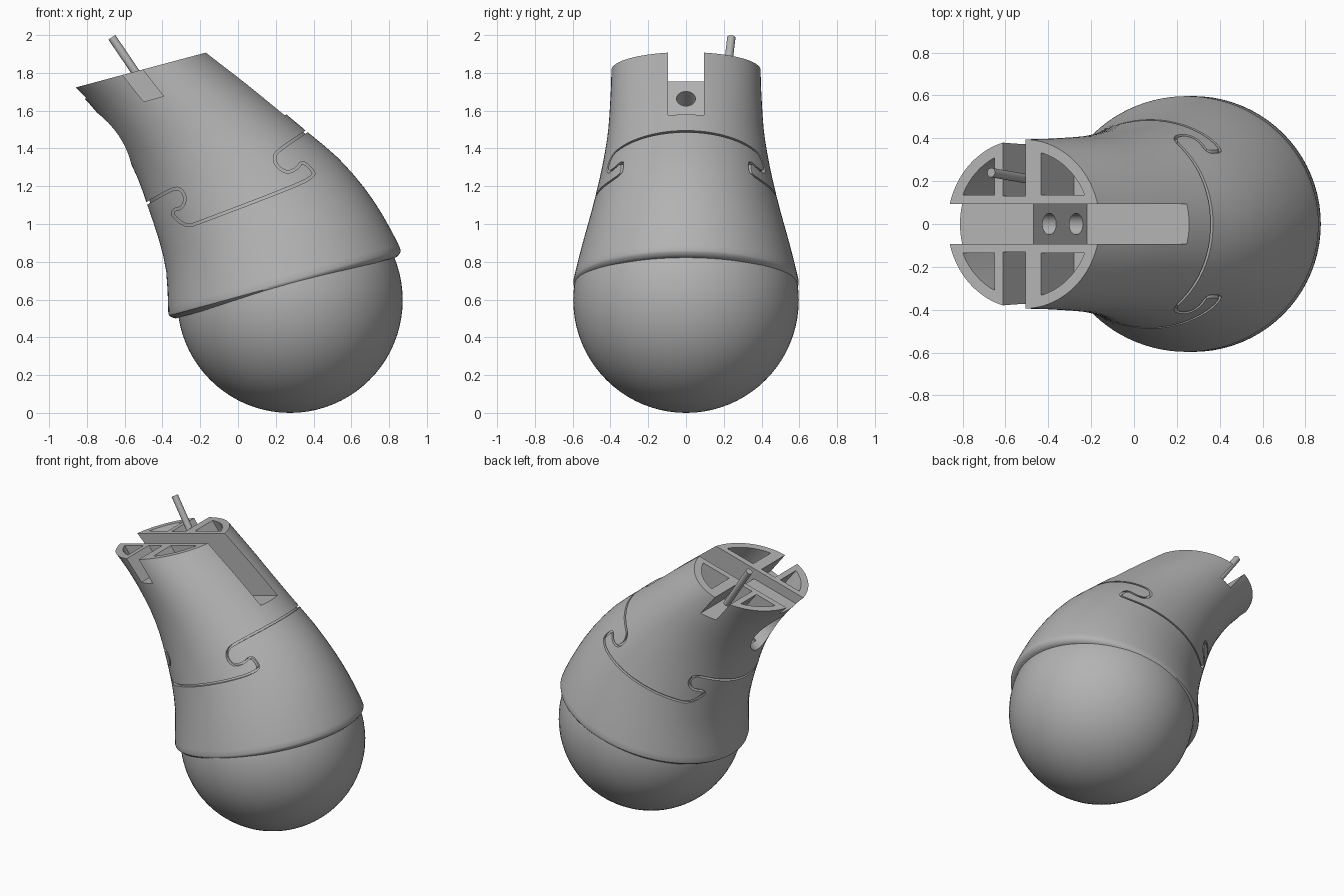
import bpy, bmesh, math
from mathutils import Vector

if "Cube" in bpy.data.objects:
    bpy.data.objects.remove(bpy.data.objects["Cube"], do_unlink=True)

grey = bpy.data.materials.new("matte grey")
grey.use_nodes = True
grey.diffuse_color = (0.45, 0.45, 0.45, 1)
grey.node_tree.nodes["Principled BSDF"].inputs["Base Color"].default_value = grey.diffuse_color


def make_object(name, bm):
    bmesh.ops.recalc_face_normals(bm, faces=bm.faces)
    mesh = bpy.data.meshes.new(name)
    bm.to_mesh(mesh)
    bm.free()
    mesh.materials.append(grey)
    obj = bpy.data.objects.new(name, mesh)
    bpy.context.collection.objects.link(obj)
    return obj


def select_only(obj):
    bpy.ops.object.select_all(action='DESELECT')
    obj.select_set(True)
    bpy.context.view_layer.objects.active = obj


def smooth(obj):
    select_only(obj)
    bpy.ops.object.shade_smooth_by_angle(angle=math.radians(35))


def loft(name, rings):
    """Skin a stack of closed rings and cap both ends."""
    bm = bmesh.new()
    rows = [[bm.verts.new(p) for p in ring] for ring in rings]
    n = len(rows[0])
    for a, b in zip(rows, rows[1:]):
        for i in range(n):
            j = (i + 1) % n
            bm.faces.new((a[i], a[j], b[j], b[i]))
    bm.faces.new(rows[0])
    bm.faces.new(rows[-1])
    return make_object(name, bm)


def prism(name, outline, sweep):
    return loft(name, [outline, [p + sweep for p in outline]])


def carve(target, cutter):
    """Subtract the cutter from the target, then discard it."""
    cutter.hide_render = True
    select_only(target)
    mod = target.modifiers.new("cut", 'BOOLEAN')
    mod.operation, mod.solver, mod.object = 'DIFFERENCE', 'EXACT', cutter
    bpy.ops.object.modifier_apply(modifier=mod.name)
    bpy.data.objects.remove(cutter, do_unlink=True)


def side(x, z, y=0.0):
    return Vector((x, y, z))


# Body sections: left x, left z, right x, right z, half depth
SECTIONS = [
    (-.33, .50, .84, .825, .57), (-.365, .515, .86, .85, .595),
    (-.37, .56, .85, .89, .59), (-.38, .75, .77, 1.04, .547),
    (-.42, .92, .67, 1.19, .502), (-.48, 1.10, .53, 1.35, .46),
    (-.53, 1.24, .37, 1.485, .432), (-.60, 1.38, .22, 1.61, .412),
    (-.70, 1.53, .06, 1.74, .402), (-.79, 1.64, -.05, 1.825, .397),
    (-.87, 1.72, -.16, 1.91, .395)]


def body_rings(shrink=0.0, count=96):
    # Insert a smooth in-between section in each gap
    full = []
    last = len(SECTIONS) - 1
    for i, b in enumerate(SECTIONS):
        full.append(b)
        if i < last:
            a, c, d = SECTIONS[max(i - 1, 0)], SECTIONS[i + 1], SECTIONS[min(i + 2, last)]
            full.append([(9 * (q + r) - p - s) / 16 for p, q, r, s in zip(a, b, c, d)])
    rings = []
    for lx, lz, rx, rz, depth in full:
        left, right = side(lx, lz), side(rx, rz)
        mid, half = (left + right) / 2, (right - left) / 2
        half *= 1 - shrink / half.length
        rings.append([mid + half * math.cos(t) + Vector((0, (depth - shrink) * math.sin(t), 0))
                      for t in (2 * math.pi * k / count for k in range(count))])
    return rings


body = loft("hollow_body", body_rings())

# Interlocking seam groove running round the body
path = [side(x, z) for x, z in [
    (-.62, 1.03), (-.49, 1.105), (-.37, 1.175), (-.31, 1.195), (-.275, 1.14),
    (-.295, 1.085), (-.345, 1.075), (-.345, 1.04), (-.27, .985), (-.2, 1.01),
    (.325, 1.21), (.4, 1.255), (.4, 1.28), (.34, 1.335), (.31, 1.29),
    (.255, 1.27), (.2, 1.31), (.19, 1.365), (.235, 1.405), (.355, 1.485), (.5, 1.58)]]
for _ in range(2):
    path = ([path[0]] + [p for a, b in zip(path, path[1:])
                         for p in (a.lerp(b, .25), a.lerp(b, .75))] + [path[-1]])
upper, lower = [], []
for i, p in enumerate(path):
    run = (path[min(i + 1, len(path) - 1)] - path[max(i - 1, 0)]).normalized()
    offset = Vector((-run.z, 0, run.x)) * .007
    upper.append(p + offset)
    lower.append(p - offset)
shift = Vector((0, -1, 0))
groove = prism("groove_cutter", [p + shift for p in upper + lower[::-1]], Vector((0, 2, 0)))
carve(groove, loft("groove_core", body_rings(.018)))
carve(body, groove)

# Sloping main slot that drops to a deeper floor on the right
slot = [(-1.1, 1.585), (-.47, 1.755), (-.22, 1.45), (.5, 1.645), (.5, 2.2), (-1.1, 2.2)]
carve(body, prism("slot_cutter", [side(x, z, -.094) for x, z in slot], Vector((0, .188, 0))))

# Directions of the tilted top plane and of the sloping pockets
origin = side(-.515, 1.815)
across = side(.71, .19).normalized()
down = side(.62, -.785).normalized()


def sink(name, outline, depth):
    start = [origin + across * u + Vector((0, v, 0)) - down * .15 for u, v in outline]
    carve(body, prism(name, start, down * (depth + .15)))


def pocket(edge, sign, mirror):
    """Quarter pocket between an upright rib and the curved outer wall."""
    a, b, low, steps = .32, .345, .135, 12
    first = math.asin(low / b)
    final = math.acos(edge / a)
    arc = [first + (final - first) * k / steps for k in range(steps + 1)]
    outline = [(edge, low)] + [(a * math.cos(t), b * math.sin(t)) for t in arc]
    return [(u * sign, v * mirror) for u, v in outline]


for mirror in (-1, 1):
    sink("left_pocket_cutter", pocket(.14, -1, mirror), .25)
    sink("right_pocket_cutter", pocket(.083, 1, mirror), .25)
    sink("side_notch_cutter", [(u, v * mirror) for u, v in
                               ((-.1, .13), (.01, .13), (.01, .6), (-.1, .6))], .18)

# Pair of holes through the slot wall, opening into an oval recess
inward = Vector((-down.z, 0, down.x))


def oval(centre, along, wide, count=32):
    return [centre + down * along * math.cos(t) + Vector((0, wide * math.sin(t), 0))
            for t in (2 * math.pi * k / count for k in range(count))]


for x, z in ((-.395, 1.663), (-.27, 1.511)):
    carve(body, prism("hole_cutter", oval(side(x, z) + inward * .05, .05, .05), inward * -.35))
carve(body, prism("recess_cutter", oval(side(-.63, 1.47) + inward * .14, .165, .13), inward * -.5))
smooth(body)

# Ball held in the lower collar
bm = bmesh.new()
bmesh.ops.create_uvsphere(bm, u_segments=80, v_segments=40, radius=.597)
bmesh.ops.translate(bm, verts=bm.verts, vec=(.275, 0, .597))
smooth(make_object("ball", bm))

# Thin pin standing in the rear notch
top, foot = side(-.667, 1.987, .24), side(-.465, 1.69, .205)
axis = foot - top
u = axis.cross(Vector((0, 1, 0))).normalized()
v = axis.cross(u).normalized()
pin = [top + (u * math.cos(t) + v * math.sin(t)) * .022
       for t in (2 * math.pi * k / 20 for k in range(20))]
smooth(prism("pin", pin, axis))
